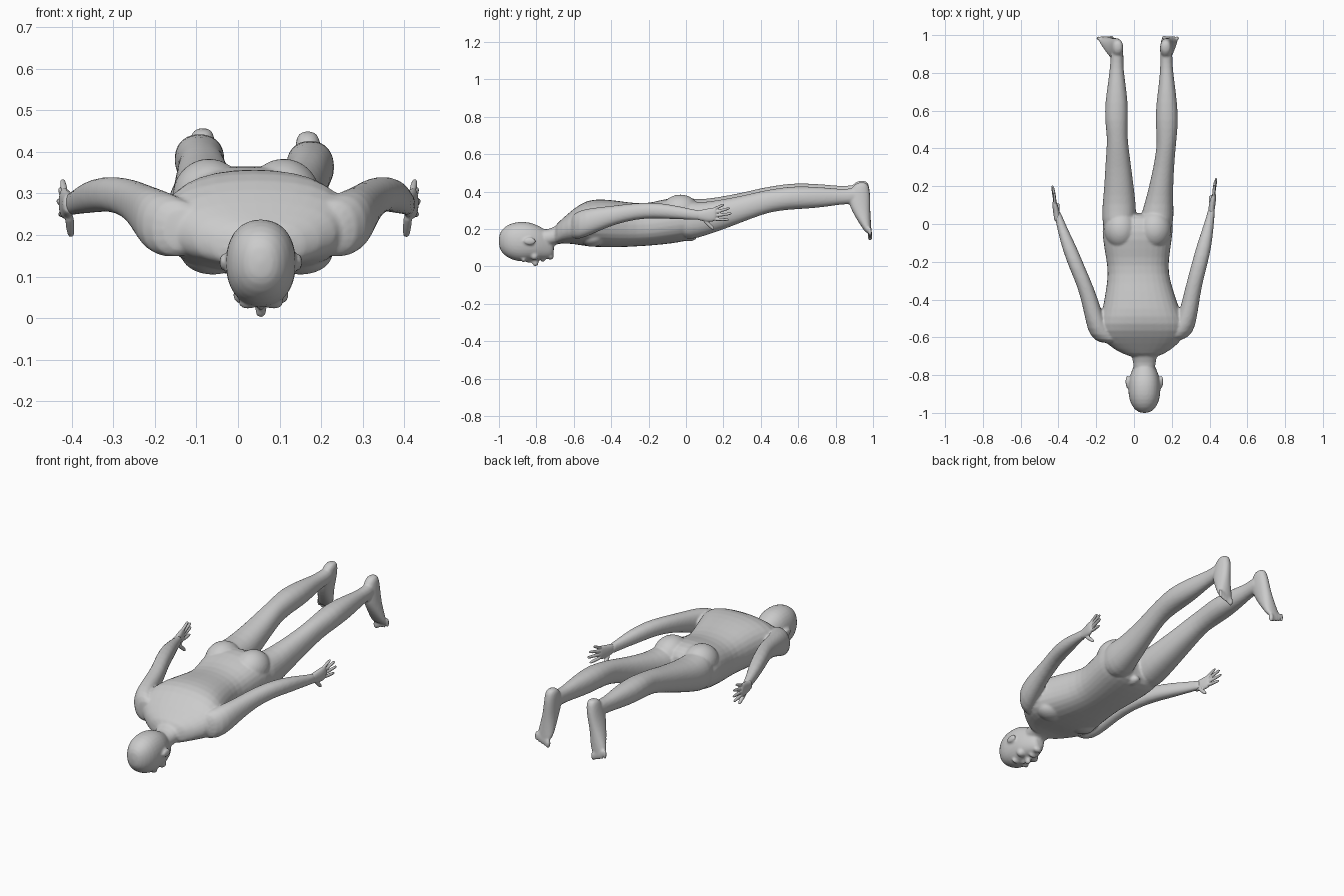
import bpy, bmesh
from math import cos, sin, pi, copysign
from mathutils import Vector, Matrix

Y = Vector((0, 1, 0))
DOWN = Vector((0, 0, -1))


def loft(bm, stations, axis=Y, n=16, power=0.9):
    """Skin of rings; each station is (x, y, z, side radius, depth radius)."""
    t = axis.normalized()
    side = (Vector((1, 0, 0)) - t * t.x).normalized()
    up = side.cross(t)
    rings = []
    for x, y, z, rx, rz in stations:
        ring = []
        for i in range(n):
            c, s = cos(2 * pi * i / n), sin(2 * pi * i / n)
            c = copysign(abs(c) ** power, c) * rx * 1.02
            s = copysign(abs(s) ** power, s) * rz * 1.02
            ring.append(bm.verts.new(Vector((x, y, z)) + side * c + up * s))
        rings.append(ring)
    for a, b in zip(rings, rings[1:]):
        for i in range(n):
            j = (i + 1) % n
            bm.faces.new((a[i], b[i], b[j], a[j]))
    bm.faces.new(rings[0])
    bm.faces.new(rings[-1][::-1])


def span(bm, rows, power=0.9):
    """Loft along y from rows of (y, x min, x max, z min, z max)."""
    loft(bm, [((a + b) / 2, y, (c + d) / 2, (b - a) / 2, (d - c) / 2)
              for y, a, b, c, d in rows], power=power)


def ball(bm, centre, radii):
    m = Matrix.Translation(centre) @ Matrix.Diagonal((*radii, 1))
    bmesh.ops.create_uvsphere(bm, u_segments=14, v_segments=10, radius=1.02, matrix=m)


def finish(bm, name, voxel, smooth):
    """Fuse overlapping volumes into one skin."""
    bmesh.ops.recalc_face_normals(bm, faces=bm.faces)
    me = bpy.data.meshes.new(name)
    bm.to_mesh(me)
    bm.free()
    ob = bpy.data.objects.new(name, me)
    bpy.context.collection.objects.link(ob)
    ob.modifiers.new("round", 'SUBSURF').levels = 1
    ob.modifiers["round"].render_levels = 1
    r = ob.modifiers.new("fuse", 'REMESH')
    r.mode = 'VOXEL'
    r.voxel_size = voxel
    r.use_smooth_shade = True
    s = ob.modifiers.new("soften", 'SMOOTH')
    s.iterations = smooth
    s.factor = 0.5


body = bmesh.new()

# torso
span(body, [(-.71, -.01, .12, .11, .215), (-.665, -.11, .2, .125, .25),
            (-.6, -.18, .27, .12, .31), (-.53, -.19, .275, .107, .355),
            (-.45, -.165, .24, .102, .36), (-.36, -.15, .21, .102, .35),
            (-.26, -.135, .18, .107, .335), (-.18, -.148, .185, .112, .34),
            (-.08, -.165, .2, .122, .37), (0, -.17, .21, .135, .365),
            (.06, -.14, .18, .155, .33)], power=.82)
for x in (-.07, .11):
    ball(body, (x, -.03, .295), (.09, .105, .088))        # buttock
for x in (-.06, .15):
    ball(body, (x, -.5, .155), (.08, .07, .05))           # chest muscle
ball(body, (.02, .015, .158), (.03, .045, .024))

# neck and head
span(body, [(-.8, 0, .11, .1, .2), (-.73, -.004, .114, .105, .195),
            (-.68, -.015, .125, .12, .225), (-.6, -.06, .16, .14, .29)])
span(body, [(-1.002, .03, .08, .1, .17), (-.975, -.005, .115, .06, .21),
            (-.93, -.026, .136, .034, .233), (-.88, -.031, .141, .024, .24),
            (-.83, -.028, .138, .032, .235), (-.79, -.018, .128, .033, .218),
            (-.75, 0, .11, .037, .195), (-.72, .015, .095, .045, .18),
            (-.705, .03, .08, .06, .16)])
ball(body, (.055, -.805, .022), (.014, .018, .022))       # nose tip
ball(body, (.055, -.83, .032), (.01, .035, .014))         # nose bridge
ball(body, (.055, -.765, .036), (.024, .012, .012))       # lips
ball(body, (.055, -.725, .052), (.026, .018, .016))       # chin
for s in (-1, 1):
    ball(body, (.055 + s * .03, -.868, .036), (.026, .012, .014))   # brow
    ball(body, (.055 + s * .042, -.81, .055), (.026, .022, .022))   # cheek
    ball(body, (.055 + s * .09, -.835, .135), (.01, .034, .02))     # ear

# legs: y, left x range, right x range, z range
legs = [(-.04, -.16, .0, .05, .2, .16, .35), (.03, -.17, .012, .03, .21, .15, .355),
        (.1, -.167, .01, .055, .208, .172, .35), (.2, -.157, -.002, .08, .207, .205, .367),
        (.3, -.152, -.015, .103, .212, .245, .385), (.4, -.145, -.028, .12, .22, .282, .41),
        (.46, -.142, -.035, .12, .226, .3, .42), (.55, -.154, -.033, .114, .234, .312, .435),
        (.64, -.153, -.032, .118, .228, .316, .436), (.74, -.138, -.045, .132, .216, .325, .43),
        (.83, -.127, -.057, .14, .204, .34, .42), (.88, -.124, -.056, .138, .204, .34, .425),
        (.94, -.118, -.056, .14, .2, .35, .43)]
# foot: z, y, half width, half depth, share of splay
foot = [(.455, .942, .018, .02, 0), (.435, .934, .03, .044, 0), (.39, .927, .033, .057, .1),
        (.345, .927, .035, .058, .25), (.3, .936, .037, .049, .45),
        (.25, .952, .042, .036, .65), (.205, .968, .045, .022, .85), (.18, .978, .04, .015, .97)]
for left, heel, splay, dz in ((True, -.085, -.065, .008), (False, .168, .022, -.008)):
    k = 1 if left else 3
    span(body, [(r[0], r[k], r[k + 1], r[5] + dz, r[6] + dz) for r in legs])
    loft(body, [(heel + splay * w, y, z + dz * .5, rx, ry) for z, y, rx, ry, w in foot], DOWN)
    inner = 1 if left else -1
    for i in range(5):                                    # toes, big one inside
        r = .013 if i == 0 else .0095
        x = heel + splay + inner * (.03 - i * .0175)
        ball(body, (x, .984, .166 + i * .006 + dz * .5), (r, r, .026))

# arms: left x, right x, y, z, side radius, depth radius
arms = [(-.12, .2, -.62, .21, .06, .06), (-.172, .25, -.575, .22, .065, .078),
        (-.203, .28, -.5, .243, .052, .07), (-.226, .298, -.42, .265, .046, .055),
        (-.255, .318, -.32, .287, .042, .046), (-.3, .345, -.22, .3, .042, .042),
        (-.338, .37, -.12, .296, .04, .041), (-.372, .39, -.03, .286, .03, .034),
        (-.395, .405, .04, .276, .021, .027), (-.41, .412, .09, .272, .018, .027)]
for k in (0, 1):
    loft(body, [(a[k], a[2] - (0 if k else .015), *a[3:]) for a in arms])
finish(body, "body", .0065, 3)

# hands, palms facing the thighs
digits = [((.14, .302), (.205, .332), .0085), ((.15, .287), (.235, .312), .009),
          ((.15, .27), (.245, .283), .009), ((.145, .252), (.23, .25), .009),
          ((.095, .25), (.15, .197), .011)]
for name, sx, x0, dy in (("left_hand", -1, .407, -.04), ("right_hand", 1, .41, 0)):
    hand = bmesh.new()
    loft(hand, [(sx * x0, .05 + dy, .274, .016, .024), (sx * x0, .08 + dy, .273, .017, .028),
                (sx * (x0 + .006), .115 + dy, .273, .017, .036),
                (sx * (x0 + .012), .145 + dy, .277, .014, .038),
                (sx * (x0 + .014), .165 + dy, .28, .009, .03)])
    for i, ((y0, z0), (y1, z1), r) in enumerate(digits):
        end = x0 - .005 if i == 4 else x0 + .026 - abs(i - 2) * .005
        a = Vector((sx * (x0 + (.0 if i == 4 else .01)), y0 + dy, z0))
        b = Vector((sx * end, y1 + dy, z1))
        loft(hand, [(*a.lerp(b, f), r * g, r * g) for f, g in
                    ((0, 1), (.35, 1), (.65, .95), (.9, .8), (1, .5))], b - a, n=10, power=1)
    finish(hand, name, .0035, 2)
